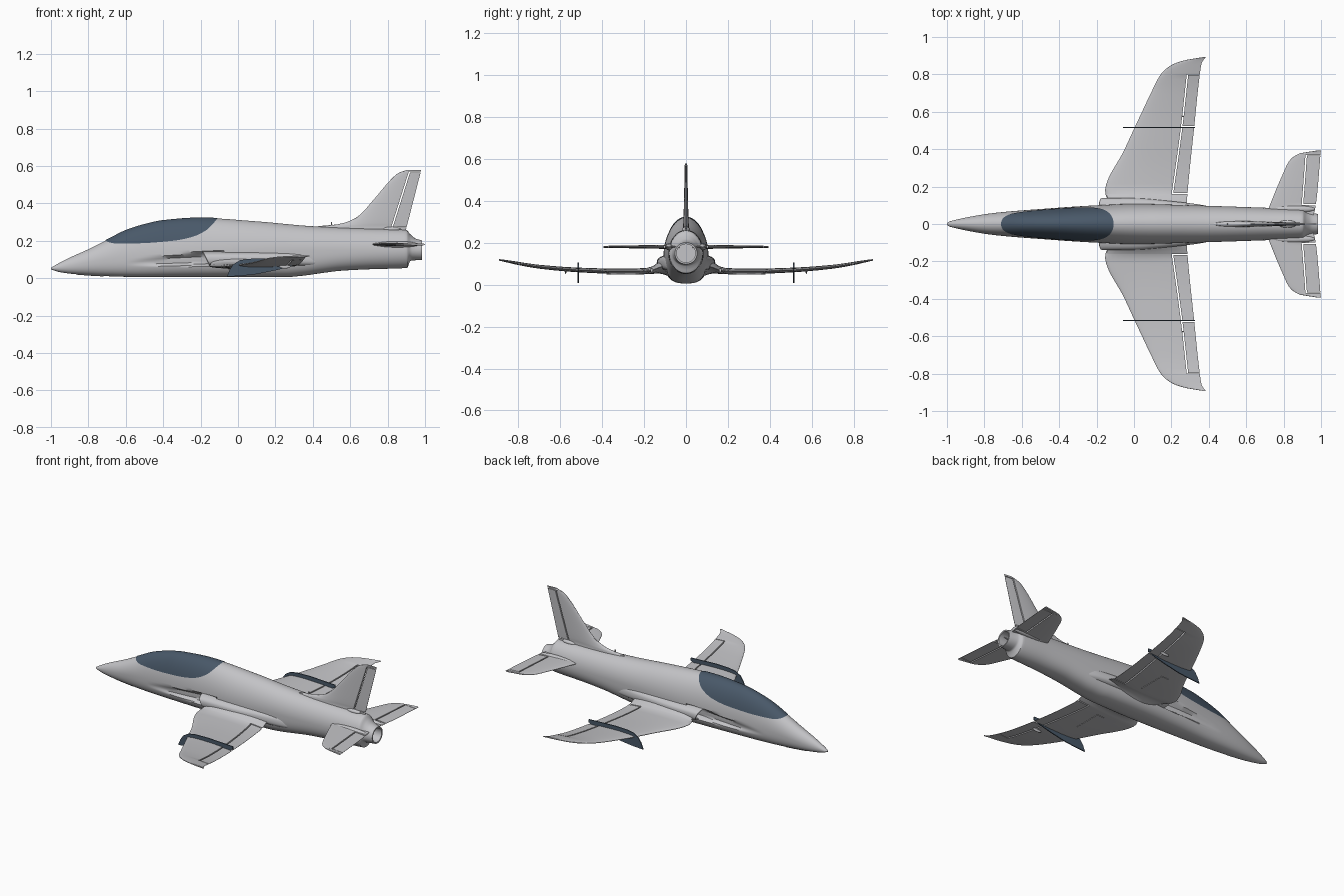
import bpy, bmesh, math

if "Cube" in bpy.data.objects:
    bpy.data.objects.remove(bpy.data.objects["Cube"])


def material(name, rgb):
    m = bpy.data.materials.new(name)
    m.use_nodes = True
    m.diffuse_color = (*rgb, 1)
    m.node_tree.nodes["Principled BSDF"].inputs["Base Color"].default_value = (*rgb, 1)
    return m


GREY = material("light grey", (.55, .55, .57))
BLUE = material("slate blue", (.066, .098, .14))


def curve(points):
    """Monotone smooth interpolation through (position, value) pairs."""
    xs, ys = zip(*points)
    d = [(ys[i + 1] - ys[i]) / (xs[i + 1] - xs[i]) for i in range(len(xs) - 1)]
    m = [d[0]] + [2 * a * b / (a + b) if a * b > 0 else 0 for a, b in zip(d, d[1:])] + [d[-1]]

    def f(x):
        x = min(max(x, xs[0]), xs[-1])
        i = max(k for k in range(len(d)) if xs[k] <= x)
        h = xs[i + 1] - xs[i]
        t = (x - xs[i]) / h
        return (ys[i] + h * m[i] * t + (3 * d[i] - 2 * m[i] - m[i + 1]) * h * t * t
                + (m[i] + m[i + 1] - 2 * d[i]) * h * t ** 3)
    return f


def finish(name, bm, mat, angle=35):
    bmesh.ops.recalc_face_normals(bm, faces=bm.faces)
    mesh = bpy.data.meshes.new(name)
    bm.to_mesh(mesh)
    bm.free()
    mesh.materials.append(mat)
    ob = bpy.data.objects.new(name, mesh)
    bpy.context.collection.objects.link(ob)
    bpy.ops.object.select_all(action='DESELECT')
    ob.select_set(True)
    bpy.context.view_layer.objects.active = ob
    bpy.ops.object.shade_smooth_by_angle(angle=math.radians(angle))
    return ob


def loft(name, rings, mat, closed=True, caps=True, angle=35):
    bm = bmesh.new()
    vs = [[bm.verts.new(p) for p in r] for r in rings]
    n = len(vs[0])
    for a, b in zip(vs, vs[1:]):
        for i in range(n if closed else n - 1):
            j = (i + 1) % n
            bm.faces.new((a[i], a[j], b[j], b[i]))
    if closed and caps:
        bm.faces.new(vs[0])
        bm.faces.new(vs[-1])
    return finish(name, bm, mat, angle)


def steps(a, b, n):
    return [a + (b - a) * i / n for i in range(n + 1)]


def eased(a, b, n):
    return [a + (b - a) * (1 - math.cos(math.pi * i / n)) / 2 for i in range(n + 1)]


# Fuselage surface: top line, belly line, half width and waist height along x
top = curve([(-1, .056), (-.95, .085), (-.9, .11), (-.8, .155), (-.7, .205), (-.6, .255), (-.5, .287),
             (-.4, .308), (-.2, .322), (.1, .304), (.4, .278), (.7, .265), (.9, .258), (.92, .236),
             (.95, .212), (.985, .202)])
belly = curve([(-1, .047), (-.95, .032), (-.85, .02), (-.7, .011), (-.5, .006), (.25, .006), (.35, .014),
               (.45, .028), (.55, .04), (.7, .048), (.905, .055), (.922, .094), (.985, .098)])
width = curve([(-1, .004), (-.99, .012), (-.95, .023), (-.9, .034), (-.8, .052), (-.7, .064), (-.5, .08),
               (-.2, .1), (0, .107), (.3, .1), (.7, .087), (.9, .08), (.925, .065), (.985, .053)])
waist = curve([(-1, .051), (-.9, .066), (-.7, .1), (-.4, .12), (0, .14), (.5, .15), (.985, .15)])
lower_power = curve([(-1, 2), (-.6, 2.6), (.3, 2.8), (.7, 2.2), (.9, 2)])


def clamp(v):
    return min(max(v, 0), 1)


def hull(x, t, grow=0, scale=1):
    w, mid = width(x) + grow, waist(x)
    c, s = math.cos(t), math.sin(t)
    p = 2 / (2 if s >= 0 else lower_power(x))
    h = top(x) + grow - mid if s >= 0 else mid - belly(x) + grow
    y = math.copysign(abs(c) ** p, c) * w * scale
    z = mid + math.copysign(abs(s) ** p, s) * h * scale
    # recessed channel leading into each intake
    if -.6 < x < -.08:
        u = clamp((x + .6) / .43)
        inside = clamp((z - .066) / .012) * clamp((.092 + .05 * u - z) / .012)
        y -= math.copysign(min(.038 * u ** 1.3 * inside, abs(y)), y)
    return x, y, z


around = [math.tau * i / 96 for i in range(96)]
stations = [-1, -.997, -.993, -.985] + steps(-.975, .9, 150) + steps(.905, .985, 12)
rings = [[hull(x, t) for t in around] for x in stations]
# exhaust pipe turned back inside the tail
for x, depth in ((.984, .985), (.9, .9)):
    rings.append([(x, *hull(.985, t, 0, .84)[1:]) for t in around])
loft("fuselage", rings, GREY)


def hull_patch(name, xs, span, grow, mat):
    loft(name, [[hull(x, t, grow) for t in steps(*span(x), 32)] for x in xs], mat, closed=False)


# Canopy glazing, bounded below by its sill line
sill = curve([(-.712, .2), (-.7, .193), (-.65, .184), (-.55, .185), (-.35, .199), (-.25, .218),
              (-.17, .255), (-.13, .293), (-.108, .32)])


def canopy_span(x):
    a = math.asin(clamp((sill(x) - waist(x)) / (top(x) - waist(x))))
    return a, math.pi - a


hull_patch("canopy", eased(-.711, -.109, 60), canopy_span, .003, BLUE)
hull_patch("nose_gear_door", steps(-.86, -.72, 8),
           lambda x: (math.pi * 1.4, math.pi * 1.6), .002, GREY)

# Intake fairing with a hollow slanted mouth
fair_w = curve([(-.17, .14), (0, .138), (.2, .122), (.35, .104), (.5, .07)])


def fairing_ring(x, w, scale):
    ring = []
    for t in around[::2]:
        c, s = math.cos(t), math.sin(t)
        z = .102 + math.copysign(abs(s) ** .7, s) * .046 * scale
        ring.append((x - .5 * (z - .1), math.copysign(abs(c) ** .7, c) * w, z))
    return ring


mouth = [fairing_ring(-.04, .13, .85), fairing_ring(-.165, .133, .86), fairing_ring(-.17, .137, .93)]
loft("intake_fairing", mouth + [fairing_ring(x, fair_w(x), 1) for x in steps(-.166, .5, 24)], GREY)


# Lifting surfaces: an aerofoil clipped between a front and a back line
def panel(name, spans, le, te, thick, place, front=None, back=None, mat=GREY):
    rings = []
    for s in spans:
        a, b = le(s), te(s)
        xs = eased(front(s) if front else a, back(s) if back else b, 14)
        half = []
        for x in xs:
            c = clamp((x - a) / (b - a))
            half.append(.0008 + thick(s) / 2 * math.sqrt(c) * (1 - c) / .385)
        ring = [place(x, s, h) for x, h in zip(xs, half)]
        rings.append(ring + [place(x, s, -h) for x, h in zip(xs[::-1], half[::-1])])
    return loft(name, rings, mat, angle=30)


def offset(f, d):
    return lambda s: f(s) + d


def cut_back(hinge, te, lo, hi):
    return lambda s: hinge(s) - .004 if lo < s < hi else te(s)


wing_le = curve([(.07, -.1), (.14, -.145), (.17, -.155), (.4, -.05), (.6, .043), (.72, .1), (.8, .143),
                 (.85, .2), (.875, .27), (.893, .374)])
wing_te = curve([(.07, .28), (.15, .285), (.52, .322), (.8, .352), (.86, .362), (.893, .384)])
wing_hinge = curve([(.1, .197), (.52, .255), (.8, .286)])
wing_mid = curve([(.07, .1), (.12, .085), (.18, .066), (.3, .064), (.5, .07), (.7, .086), (.893, .119)])
wing_thick = curve([(.07, .13), (.11, .075), (.15, .04), (.19, .027), (.5, .021), (.8, .014), (.893, .006)])
stab_le = curve([(.03, .7), (.09, .722), (.27, .797), (.34, .832), (.375, .88), (.394, .985)])
stab_te = curve([(.03, .955), (.1, .972), (.394, .999)])
stab_hinge = curve([(.03, .895), (.37, .921)])
stab_thick = curve([(.03, .02), (.394, .008)])

# Wing fence outline in side view
fence = [(-.06, .008), (.02, .013), (.1, .022), (.2, .042), (.28, .062), (.325, .08), (.325, .098),
         (.15, .106), (.06, .104), (.01, .096), (-.025, .074), (-.045, .045)]


def ellipsoid(name, centre, size):
    bm = bmesh.new()
    bmesh.ops.create_uvsphere(bm, u_segments=20, v_segments=12, radius=1)
    bmesh.ops.scale(bm, vec=size, verts=bm.verts)
    bmesh.ops.translate(bm, vec=centre, verts=bm.verts)
    return finish(name, bm, GREY)


for side, label in ((1, "left"), (-1, "right")):
    def on_wing(x, s, h):
        return x, side * s, wing_mid(s) + h

    def on_stab(x, s, h):
        return x, side * s, .181 + h

    def under_wing(x, s, h):
        return x, side * s, wing_mid(s) + h - .003

    spans = steps(.07, .16, 8) + steps(.1605, .7995, 24) + steps(.8, .87, 8) + steps(.874, .893, 6)
    panel(label + "_wing", spans, wing_le, wing_te, wing_thick, on_wing,
          back=cut_back(wing_hinge, wing_te, .16, .8))
    for part, a, b in (("flap", .166, .515), ("aileron", .523, .796)):
        panel(f"{label}_{part}", steps(a, b, 12), wing_le, wing_te, wing_thick, on_wing,
              front=offset(wing_hinge, .004))
    panel(label + "_main_gear_door", steps(.2, .38, 8), wing_le, wing_te, wing_thick, under_wing,
          front=lambda s: .06, back=lambda s: .11)
    ellipsoid(label + "_aileron_horn", (.25, side * .575, .063), (.03, .004, .011))
    loft(label + "_wing_fence", [[(x, side * y, z) for x, z in fence] for y in (.512, .518)], BLUE)

    # tailplane
    spans = steps(.03, .1, 3) + steps(.1005, .3695, 16) + steps(.37, .394, 8)
    panel(label + "_tailplane", spans, stab_le, stab_te, stab_thick, on_stab,
          back=cut_back(stab_hinge, stab_te, .1, .37))
    panel(label + "_elevator", steps(.106, .367, 10), stab_le, stab_te, stab_thick, on_stab,
          front=offset(stab_hinge, .004))
    ellipsoid(label + "_tailplane_root", (.85, side * .08, .181), (.12, .02, .016))

# Fin and rudder
fin_le = curve([(.24, .38), (.277, .42), (.286, .52), (.3, .58), (.33, .64), (.42, .725), (.53, .82),
                (.565, .862), (.58, .91)])
fin_te = curve([(.24, .893), (.58, .98)])
fin_hinge = curve([(.24, .813), (.57, .917)])
fin_thick = curve([(.24, .034), (.3, .024), (.58, .01)])


def on_fin(x, s, h):
    return x, h, s


panel("fin", steps(.24, .27, 4) + steps(.2705, .5695, 36) + steps(.57, .58, 4), fin_le, fin_te,
      fin_thick, on_fin, back=cut_back(fin_hinge, fin_te, .27, .57))
panel("rudder", steps(.274, .566, 10), fin_le, fin_te, fin_thick, on_fin,
      front=offset(fin_hinge, .004))
ellipsoid("fin_root", (.82, 0, .262), (.05, .02, .014))
ellipsoid("antenna", (.5, 0, .285), (.004, .004, .018))
